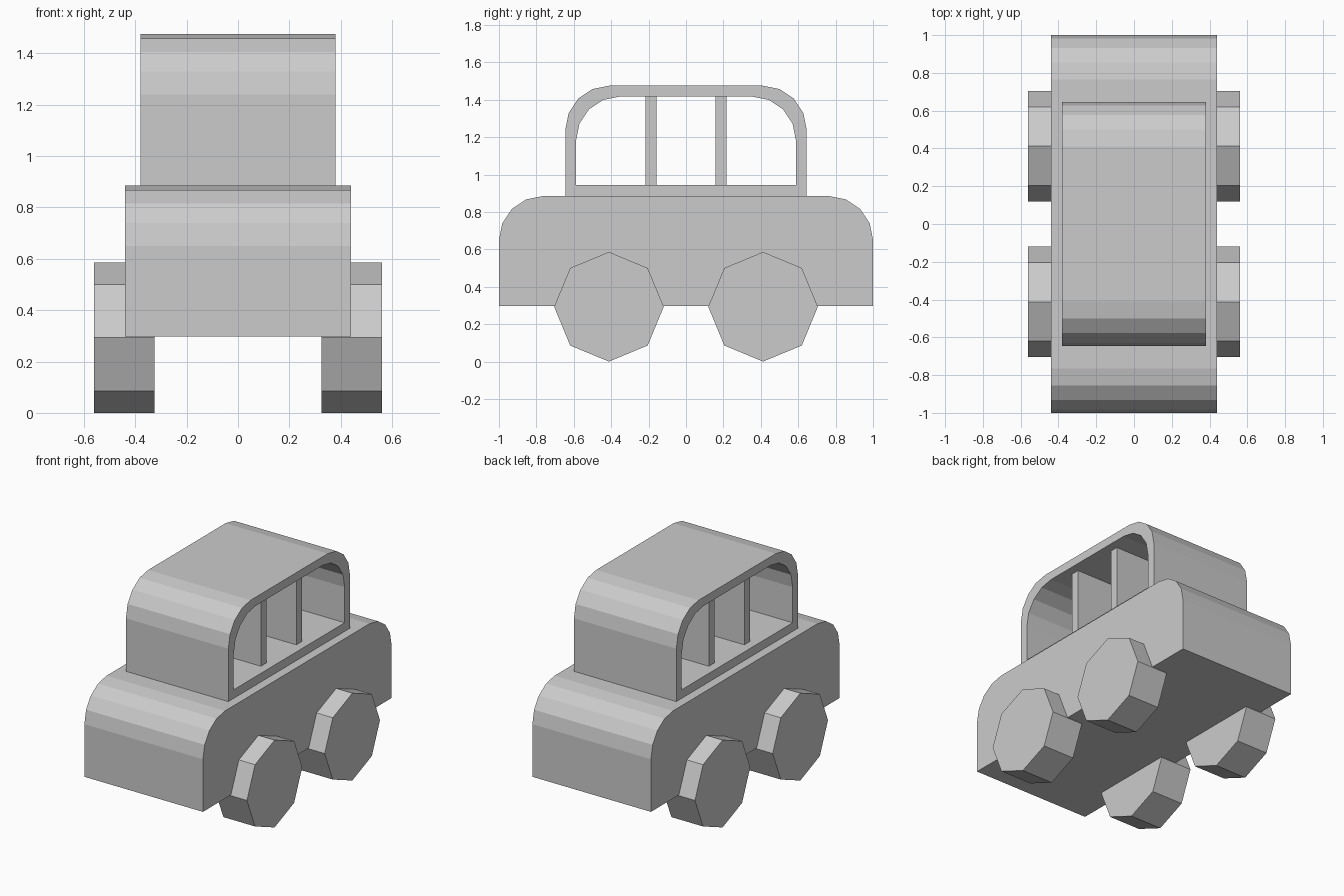
import bpy, math
from mathutils import Matrix

if "Cube" in bpy.data.objects:
    bpy.data.objects.remove(bpy.data.objects["Cube"])


def arch(half, bottom, top, radius, steps=4):
    """Side profile (y, z): flat base with two rounded upper corners."""
    pts = [(-half, bottom), (half, bottom)]
    for side, start in ((1, 0), (-1, 90)):
        for i in range(steps + 1):
            a = math.radians(start + 90 * i / steps)
            pts.append((side * (half - radius) + radius * math.cos(a),
                        top - radius + radius * math.sin(a)))
    return pts


def make_object(name, verts, faces):
    mesh = bpy.data.meshes.new(name)
    mesh.from_pydata(verts, [], faces)
    obj = bpy.data.objects.new(name, mesh)
    bpy.context.collection.objects.link(obj)
    return obj


def prism(name, profile, x0, x1):
    """Solid made by extruding a side profile from x0 to x1."""
    n = len(profile)
    verts = [(x, y, z) for x in (x0, x1) for y, z in profile]
    faces = [tuple(reversed(range(n))), tuple(range(n, 2 * n))]
    faces += [(i, (i + 1) % n, n + (i + 1) % n, n + i) for i in range(n)]
    return make_object(name, verts, faces)


def hollow_prism(name, outer, inner, x0, x1):
    """Tube between two matching side profiles, open through the middle."""
    n = len(outer)
    verts = [(x, y, z) for x in (x0, x1) for p in (outer, inner) for y, z in p]
    faces = []
    for i in range(n):
        j = (i + 1) % n
        faces += [(i, j, 2 * n + j, 2 * n + i),                  # outer skin
                  (n + j, n + i, 3 * n + i, 3 * n + j),          # inner skin
                  (j, i, n + i, n + j),                          # left rim
                  (2 * n + i, 2 * n + j, 3 * n + j, 3 * n + i)]  # right rim
    return make_object(name, verts, faces)


# Lower body with rounded hood and tail
prism("body", arch(1.0, 0.297, 0.885, 0.235), -0.44, 0.44)

# Hollow cabin, open on both sides
hollow_prism("cabin", arch(0.645, 0.885, 1.475, 0.235),
             arch(0.588, 0.943, 1.417, 0.235), -0.38, 0.38)

# Two full-width dividers, slightly inset from the window openings
for name, y in (("front_divider", -0.188), ("rear_divider", 0.188)):
    h = 0.029
    prism(name, [(y - h, 0.943), (y + h, 0.943), (y + h, 1.417), (y - h, 1.417)],
          -0.322, 0.322)

# Eight-sided wheels
R = 0.293
for end, y in (("front", -0.412), ("rear", 0.412)):
    ring = [(y + R * math.cos(k * math.pi / 4), R + R * math.sin(k * math.pi / 4))
            for k in range(8)]
    for side, x0, x1 in (("left", -0.56, -0.325), ("right", 0.325, 0.56)):
        prism(f"{end}_{side}_wheel", ring, x0, x1)
